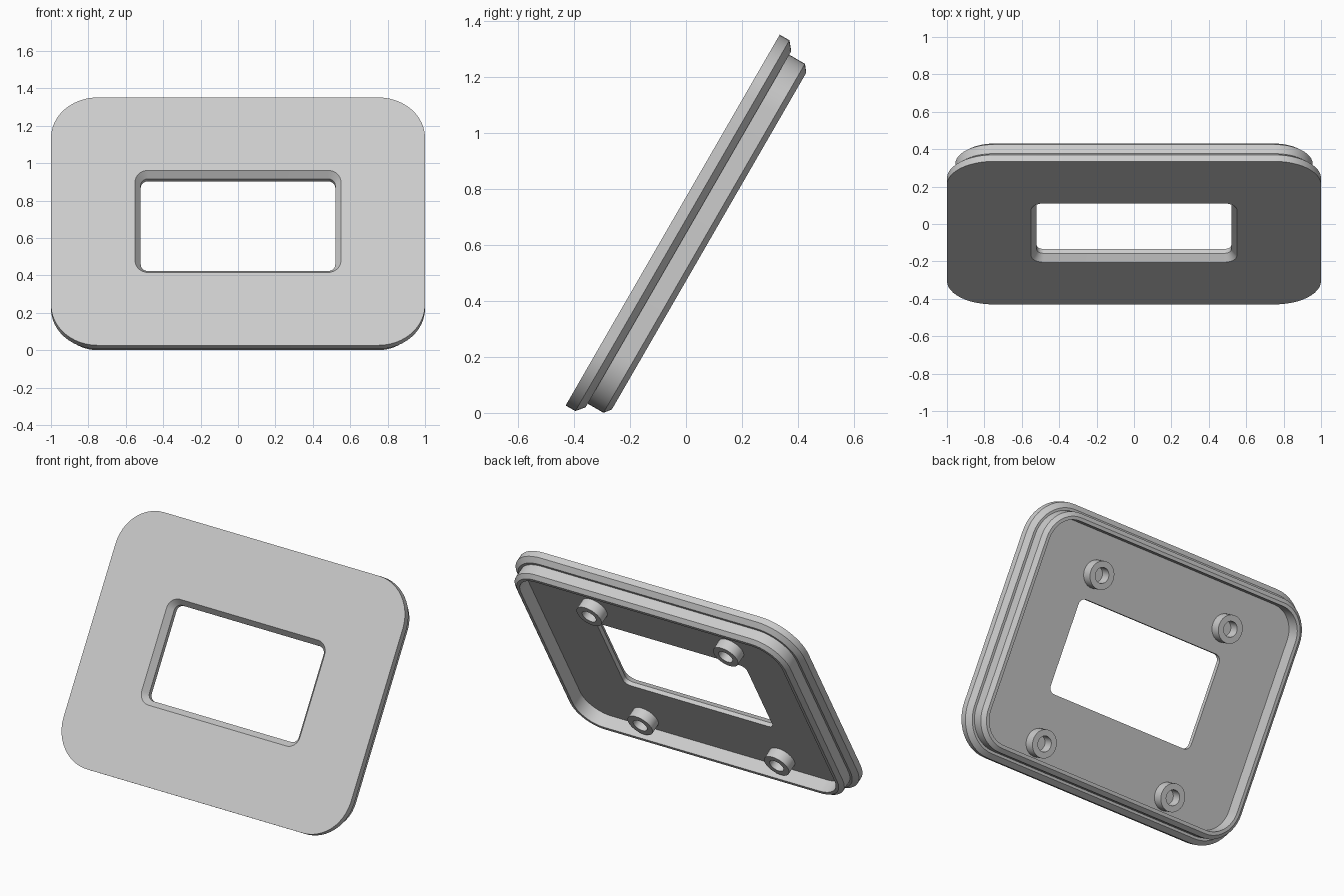
import bpy, bmesh, math
from mathutils import Matrix, Vector

cube = bpy.data.objects.get("Cube")
if cube:
    bpy.data.objects.remove(cube, do_unlink=True)

grey = bpy.data.materials.new("light_grey")
grey.use_nodes = True
colour = (0.6, 0.6, 0.6, 1)
grey.diffuse_color = colour
grey.node_tree.nodes["Principled BSDF"].inputs["Base Color"].default_value = colour

# Everything is built flat, front face on z = 0, then leaned back
LEAN = Matrix.Translation((0, -0.0475, 0.689)) @ Matrix.Rotation(math.radians(60), 4, "X")
HALF_W, HALF_H, CORNER = 1.0, 0.765, 0.25


def rounded_rect(hw, hh, r, depth, steps=12):
    """Outline of a rounded rectangle at a given depth behind the front."""
    points = []
    for i, (sx, sy) in enumerate([(1, 1), (-1, 1), (-1, -1), (1, -1)]):
        for k in range(steps + 1):
            a = math.radians(90 * (i + k / steps))
            points.append((sx * (hw - r) + r * math.cos(a),
                           sy * (hh - r) + r * math.sin(a), -depth))
    return points


def outline(inset, depth):
    return rounded_rect(HALF_W - inset, HALF_H - inset, CORNER - inset, depth)


def circle(x, y, r, depth, n=40):
    return [(x + r * math.cos(math.tau * k / n),
             y + r * math.sin(math.tau * k / n), -depth) for k in range(n)]


def loft(name, rings, closed):
    """Join matching rings with quads into one smooth-shaded part."""
    bm = bmesh.new()
    loops = [[bm.verts.new(LEAN @ Vector(p)) for p in ring] for ring in rings]
    pairs = list(zip(loops, loops[1:]))
    if closed:
        pairs.append((loops[-1], loops[0]))
    for a, b in pairs:
        n = len(a)
        for i in range(n):
            j = (i + 1) % n
            bm.faces.new((a[i], b[i], b[j], a[j]))
    bmesh.ops.recalc_face_normals(bm, faces=bm.faces)
    mesh = bpy.data.meshes.new(name)
    bm.to_mesh(mesh)
    bm.free()
    mesh.materials.append(grey)
    obj = bpy.data.objects.new(name, mesh)
    bpy.context.collection.objects.link(obj)
    bpy.ops.object.select_all(action="DESELECT")
    obj.select_set(True)
    bpy.context.view_layer.objects.active = obj
    bpy.ops.object.shade_smooth_by_angle(angle=math.radians(25))


# Framed panel: front lip, stepped body, recessed back and bevelled window
FLOOR = 0.065
loft("bezel_panel", [
    outline(0, 0), outline(0, 0.04),              # lip edge
    outline(0.03, FLOOR), outline(0.045, FLOOR),  # lip bevel and step
    outline(0.045, 0.13), outline(0.07, 0.15),    # body side and bevel
    outline(0.09, 0.15), outline(0.09, FLOOR),    # rim and recess wall
    rounded_rect(0.52, 0.285, 0.04, FLOOR),       # window straight cut
    rounded_rect(0.52, 0.285, 0.04, 0.038),
    rounded_rect(0.55, 0.315, 0.07, 0),           # window bevel
], closed=True)

# Four hollow mounting posts on the recessed back
for side, x in (("left", 0.475), ("right", -0.475)):
    for level, y in (("upper", 0.44), ("lower", -0.575)):
        loft(f"{level}_{side}_mounting_post", [
            circle(x, y, 0.083, FLOOR), circle(x, y, 0.083, 0.13),
            circle(x, y, 0.046, 0.13), circle(x, y, 0.046, FLOOR),
        ], closed=False)
